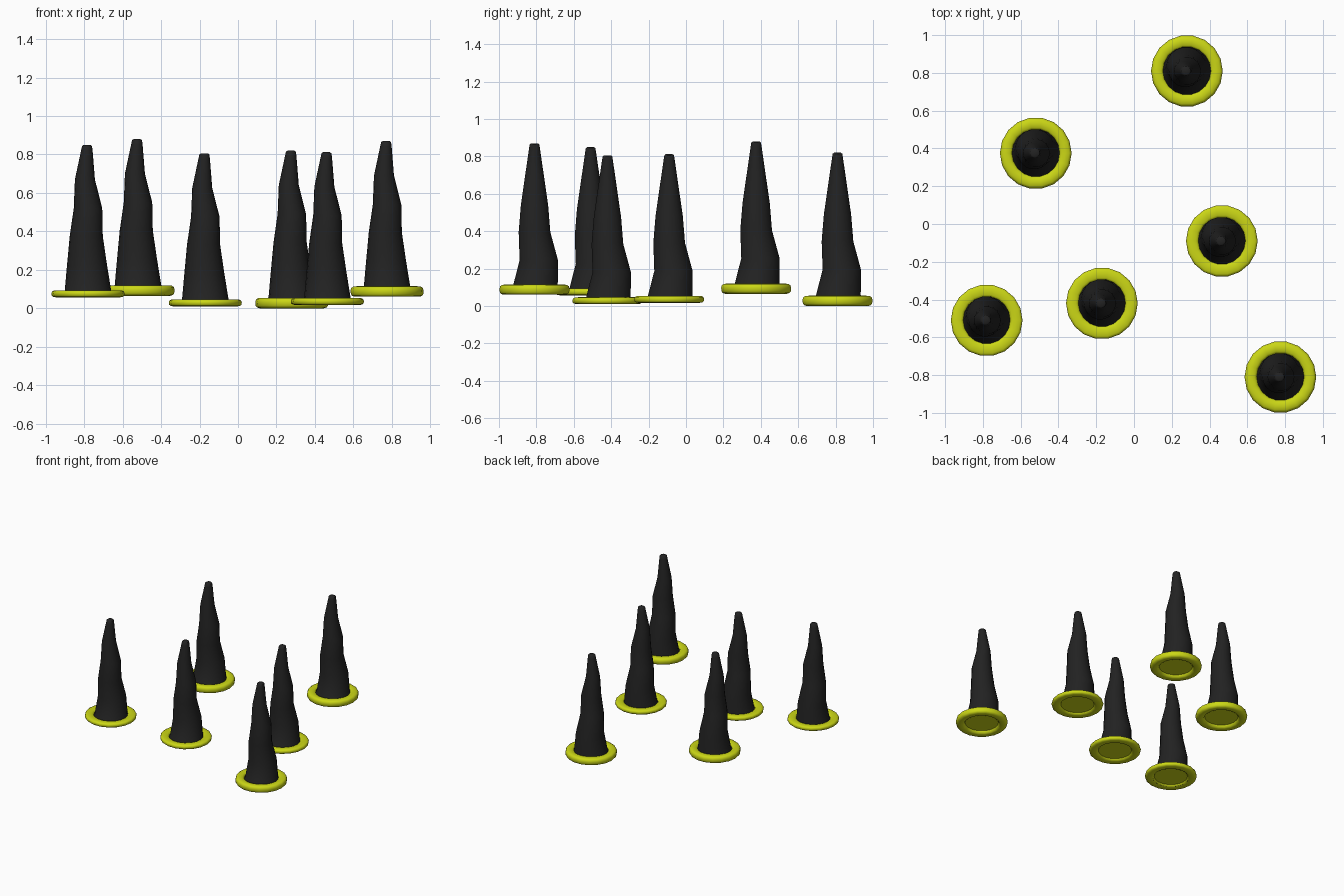
import bpy, bmesh
from math import sin, cos, pi, radians

cube = bpy.data.objects.get("Cube")
if cube:
    bpy.data.objects.remove(cube)


def make_material(name, rgb):
    mat = bpy.data.materials.new(name)
    mat.use_nodes = True
    mat.diffuse_color = (*rgb, 1)
    mat.node_tree.nodes["Principled BSDF"].inputs["Base Color"].default_value = (*rgb, 1)
    return mat


black = make_material("matte black", (0.016, 0.016, 0.016))
yellow = make_material("acid yellow", (0.60, 0.68, 0.008))


def loft(name, rings, sides, mat, location, cap_start, cap_end):
    """Skin stacked circles given as (x, y, z, radius)."""
    bm = bmesh.new()
    loops = []
    for x, y, z, r in rings:
        loops.append([bm.verts.new((x + r * cos(2 * pi * i / sides),
                                    y + r * sin(2 * pi * i / sides), z))
                      for i in range(sides)])
    for low, high in zip(loops, loops[1:]):
        for i in range(sides):
            j = (i + 1) % sides
            bm.faces.new((low[i], low[j], high[j], high[i]))
    if cap_start:
        bm.faces.new(loops[0][::-1])
    if cap_end:
        bm.faces.new(loops[-1])
    mesh = bpy.data.meshes.new(name)
    bm.to_mesh(mesh)
    bm.free()
    mesh.materials.append(mat)
    obj = bpy.data.objects.new(name, mesh)
    bpy.context.collection.objects.link(obj)
    obj.location = location
    bpy.ops.object.select_all(action="DESELECT")
    obj.select_set(True)
    bpy.context.view_layer.objects.active = obj
    bpy.ops.object.shade_smooth_by_angle(angle=radians(45))
    return obj


# Crooked spike cross-sections, heights measured down from the tip
SPIKE = [
    (0, 0, -0.79, 0.132),
    (0, 0.005, -0.76, 0.121),
    (-0.005, 0.023, -0.625, 0.104),
    (-0.009, 0, -0.475, 0.086),
    (0, 0, -0.33, 0.074),
    (-0.016, 0, -0.18, 0.052),
    (-0.006, 0, -0.03, 0.030),
    (-0.005, 0, -0.006, 0.026),
    (-0.005, 0, 0, 0.018),
]


def base_rings(height):
    """Recessed plate, then the rounded rim from under its inner edge to its top."""
    half, middle, tube = height / 2, 0.157, 0.033
    rings = [(0, 0, -half * 0.2, 0.122)]
    for step in range(13):
        a = pi + 0.3 + step * (2 * pi - 0.4) / 12
        c, s = cos(a), sin(a)
        # Squared-off oval section
        r = middle + tube * abs(c) ** 0.7 * (1 if c > 0 else -1)
        z = half * abs(s) ** 0.7 * (1 if s > 0 else -1)
        rings.append((0, 0, z, r))
    return rings


# x, y, base underside, base thickness, tip height
SPIKES = [
    (-0.78, -0.51, 0.057, 0.037, 0.85),
    (-0.52, 0.375, 0.065, 0.055, 0.88),
    (-0.17, -0.42, 0.010, 0.037, 0.806),
    (0.28, 0.81, 0.0, 0.055, 0.82),
    (0.465, -0.09, 0.017, 0.037, 0.812),
    (0.775, -0.81, 0.060, 0.055, 0.87),
]

for n, (x, y, bottom, height, tip) in enumerate(SPIKES, 1):
    loft(f"spike_{n}", SPIKE, 18, black, (x, y, tip), False, True)
    loft(f"base_ring_{n}", base_rings(height), 18, yellow,
         (x, y, bottom + height / 2), True, False)
